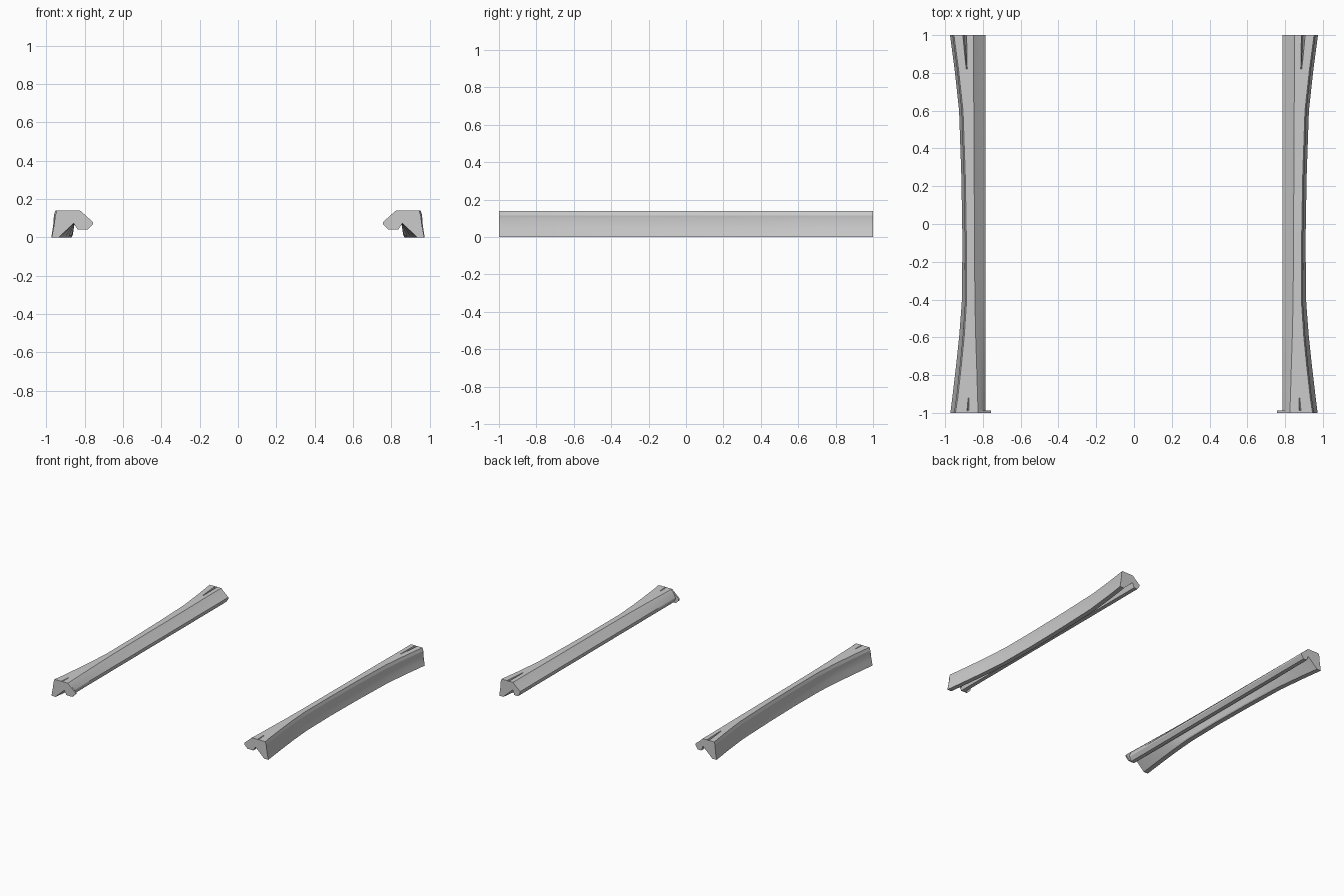
import bpy, bmesh

# Stations: y, outer bottom x, outer top x, top inner edge x, groove depth, groove half width
STATIONS = [
    (-1.00, 0.972, 0.945, 0.825, 0.012, 0.006),
    (-0.92, 0.962, 0.933, 0.828, 0.000, 0.003),
    (-0.75, 0.942, 0.914, 0.833, 0.000, 0.003),
    (-0.60, 0.926, 0.899, 0.838, 0.000, 0.002),
    (-0.42, 0.912, 0.887, 0.842, 0.000, 0.002),
    (-0.10, 0.908, 0.887, 0.845, 0.000, 0.002),
    (0.25, 0.914, 0.893, 0.846, 0.000, 0.002),
    (0.60, 0.926, 0.905, 0.848, 0.000, 0.002),
    (0.82, 0.950, 0.929, 0.850, 0.000, 0.003),
    (1.00, 0.974, 0.953, 0.850, 0.045, 0.010),
]


def section(ob, ot, ti, depth, half):
    g = ti + 0.45 * (ot - ti)
    return [
        (ob, 0.0), (ob - 0.010, 0.045), (ot + 0.006, 0.10), (ot + 0.008, 0.115),
        (ot, 0.14),
        (g + half, 0.14), (g, 0.14 - depth), (g - half, 0.14),
        (ti, 0.14), (ti - 0.022, 0.118), (0.786, 0.083), (0.786, 0.07),
        (0.806, 0.04), (0.838, 0.04), (0.852, 0.078), (ob - 0.045, 0.008),
        (ob - 0.038, 0.0),
    ]


def loft(name, rings):
    # rings: list of (y, profile); one mesh mirrored across the centre
    bm = bmesh.new()
    rows = [[bm.verts.new((x, y, z)) for x, z in prof] for y, prof in rings]
    n = len(rows[0])
    for a, b in zip(rows, rows[1:]):
        for i in range(n):
            j = (i + 1) % n
            bm.faces.new((a[i], a[j], b[j], b[i]))
    bm.faces.new(rows[0])
    bm.faces.new(rows[-1])
    bmesh.ops.triangulate(bm, faces=[f for f in bm.faces if len(f.verts) > 4])
    bmesh.ops.recalc_face_normals(bm, faces=bm.faces[:])
    me = bpy.data.meshes.new(name)
    bm.to_mesh(me)
    bm.free()
    ob = bpy.data.objects.new(name, me)
    bpy.context.collection.objects.link(ob)
    m = ob.modifiers.new("Mirror", 'MIRROR')
    m.use_mirror_merge = False
    bpy.context.view_layer.objects.active = ob
    ob.select_set(True)
    bpy.ops.object.shade_smooth_by_angle(angle=0.35)
    ob.select_set(False)
    return ob


# Long flared skirts, pinched in the middle
loft("side_skirt", [(s[0], section(*s[1:])) for s in STATIONS])

# Thin front flange reaching further inward
flange = [(0.90, 0.138), (0.822, 0.138), (0.757, 0.08), (0.757, 0.068),
          (0.785, 0.04), (0.836, 0.04), (0.852, 0.078)]
loft("front_flange", [(-1.0, flange), (-0.988, flange)])
